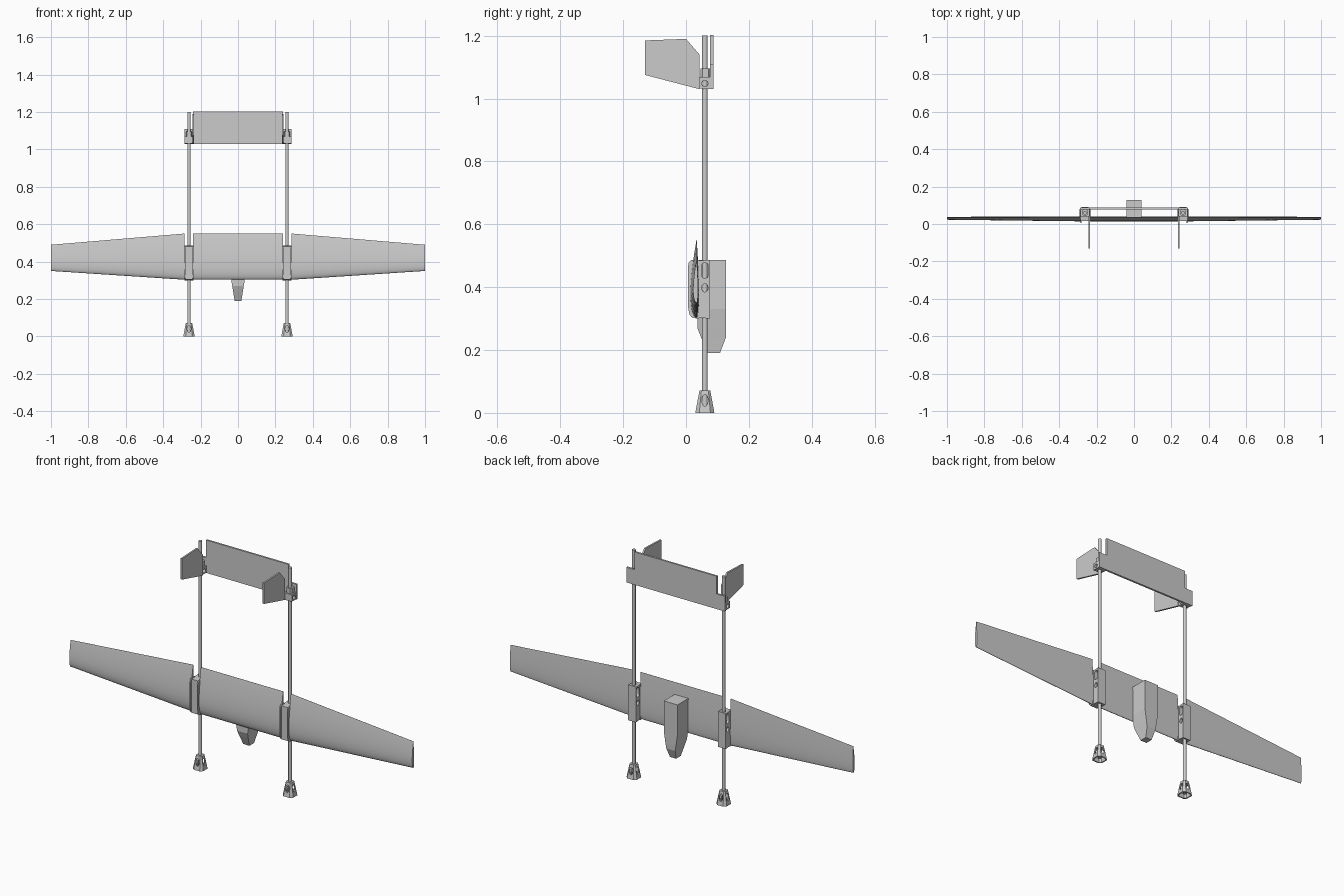
import bpy, bmesh, math

if "Cube" in bpy.data.objects:
    bpy.data.objects.remove(bpy.data.objects["Cube"])

BX, BY = 0.262, 0.06          # tail boom axis


def loft(name, rings):
    """Closed solid from matching rings of points."""
    bm = bmesh.new()
    vs = [[bm.verts.new(p) for p in r] for r in rings]
    n = len(vs[0])
    for a, b in zip(vs, vs[1:]):
        for i in range(n):
            j = (i + 1) % n
            bm.faces.new((a[i], a[j], b[j], b[i]))
    bm.faces.new(vs[0][::-1])
    bm.faces.new(vs[-1])
    bmesh.ops.recalc_face_normals(bm, faces=bm.faces[:])
    me = bpy.data.meshes.new(name)
    bm.to_mesh(me)
    bm.free()
    ob = bpy.data.objects.new(name, me)
    bpy.context.collection.objects.link(ob)
    return ob


def prism_x(name, pts, x0, x1):
    return loft(name, [[(x, y, z) for y, z in pts] for x in (x0, x1)])


def prism_y(name, pts, y0, y1):
    return loft(name, [[(x, y, z) for x, z in pts] for y in (y0, y1)])


def oval(u, v, ru, rv, n=20):
    return [(u + ru * math.cos(2 * math.pi * i / n), v + rv * math.sin(2 * math.pi * i / n))
            for i in range(n)]


def slot(u, v, r, h, n=8):
    return [(u + r * math.cos(a), v + r * math.sin(a) + (h if k == 0 else -h))
            for k in (0, 1) for a in [math.pi * (k + i / n) for i in range(n + 1)]]


def octagon(cx, cy, z, w, c):
    return [(cx + x, cy + y, z) for x, y in
            ((w, c - w), (w, w - c), (w - c, w), (c - w, w),
             (-w, w - c), (-w, c - w), (c - w, -w), (w - c, -w))]


def cut(ob, *cutters):
    for c in cutters:
        m = ob.modifiers.new("cut", "BOOLEAN")
        m.operation, m.object, m.solver = "DIFFERENCE", c, "EXACT"
        bpy.context.view_layer.objects.active = ob
        bpy.ops.object.modifier_apply(modifier=m.name)
        bpy.data.objects.remove(c)


def smooth(ob):
    bpy.ops.object.select_all(action="DESELECT")
    ob.select_set(True)
    bpy.context.view_layer.objects.active = ob
    bpy.ops.object.shade_smooth_by_angle(angle=math.radians(35))


def airfoil(x, z0, z1, n=18):
    """Cambered section: leading edge at z0, upper surface toward -y."""
    c = z1 - z0

    def half(t, k):
        return 5 * k * c * (0.2969 * math.sqrt(t) - 0.126 * t - 0.3516 * t**2
                            + 0.2843 * t**3 - 0.1015 * t**4)
    ts = [(1 - math.cos(math.pi * i / n)) / 2 for i in range(n + 1)]
    return ([(x, 0.034 - half(t, 0.16), z0 + c * t) for t in ts]
            + [(x, 0.034 + half(t, 0.06), z0 + c * t) for t in ts[:0:-1]])


# Wing centre section
smooth(loft("wing_centre", [airfoil(x, 0.303, 0.55) for x in (-0.24, 0.24)]))

# Equipment pod with tapered nose
def pod_ring(z, w, y0, y1):
    return [(-w, y0, z), (w, y0, z), (w, y1, z), (-w, y1, z)]

loft("pod", [pod_ring(0.19, 0.018, 0.07, 0.108), pod_ring(0.24, 0.026, 0.048, 0.127),
             pod_ring(0.27, 0.031, 0.036, 0.128), pod_ring(0.33, 0.04, 0.036, 0.128),
             pod_ring(0.487, 0.04, 0.036, 0.128)])

# Horizontal tail plate, notched around the booms
prism_y("tailplane", [(-0.287, 1.03), (0.287, 1.03), (0.287, 1.11), (0.24, 1.11),
                      (0.24, 1.203), (-0.24, 1.203), (-0.24, 1.11), (-0.287, 1.11)],
        0.077, 0.087)

for s, side in ((-1, "left"), (1, "right")):
    x = s * BX

    # Tapered outer wing
    smooth(loft("outer_wing_" + side, [airfoil(s * 0.285, 0.303, 0.55),
                                       airfoil(s * 1.0, 0.35, 0.49)]))

    # Tail boom
    smooth(loft("boom_" + side, [[(px, py, z) for px, py in oval(x, BY, 0.009, 0.009, 24)]
                                 for z in (0.01, 1.2)]))

    # Wing mount: clamp block and two rounded rib plates
    block = prism_x("wing_mount_" + side, [(0.016, 0.305), (0.076, 0.3), (0.076, 0.487),
                                           (0.016, 0.482)], x - 0.023, x + 0.023)
    cut(block, prism_x("c", slot(BY, 0.453, 0.011, 0.014), x - 0.1, x + 0.1),
        prism_x("c", oval(BY, 0.398, 0.01, 0.013), x - 0.1, x + 0.1))
    smooth(block)
    rib = [(0.042, 0.3), (0.022, 0.302), (0.011, 0.312), (0.007, 0.335),
           (0.006, 0.465), (0.009, 0.479), (0.017, 0.486), (0.042, 0.487)]
    for k in (-1, 1):
        prism_x("wing_rib_" + side, rib, x + k * 0.019, x + k * 0.025)

    # Tail bracket with cross hole and raised boom collar
    bracket = prism_x("tail_bracket_" + side, [(0.041, 1.032), (0.077, 1.03), (0.077, 1.068),
                                               (0.041, 1.068)], x - 0.023, x + 0.023)
    cut(bracket, prism_x("c", oval(BY, 1.048, 0.01, 0.01), x - 0.1, x + 0.1))
    smooth(bracket)
    loft("tail_collar_" + side, [octagon(x, BY + 0.002, z, 0.016, 0.006)
                                 for z in (1.066, 1.095)])

    # Vertical fin
    prism_x("fin_" + side, [(-0.13, 1.075), (0.043, 1.03), (0.043, 1.14), (0.0, 1.19),
                            (-0.13, 1.185)], s * 0.235, s * 0.244)

    # Landing foot: hollow chamfered frustum with oval windows
    foot = loft("foot_" + side, [octagon(x, BY, 0.0, 0.03, 0.012),
                                 octagon(x, BY, 0.008, 0.029, 0.012),
                                 octagon(x, BY, 0.072, 0.017, 0.006)])
    cut(foot, loft("c", [octagon(x, BY, -0.01, 0.026, 0.01),
                         octagon(x, BY, 0.062, 0.0125, 0.005)]),
        prism_x("c", oval(BY, 0.04, 0.01, 0.019), x - 0.1, x + 0.1),
        prism_y("c", oval(x, 0.04, 0.01, 0.019), BY - 0.1, BY + 0.1))
    smooth(foot)
